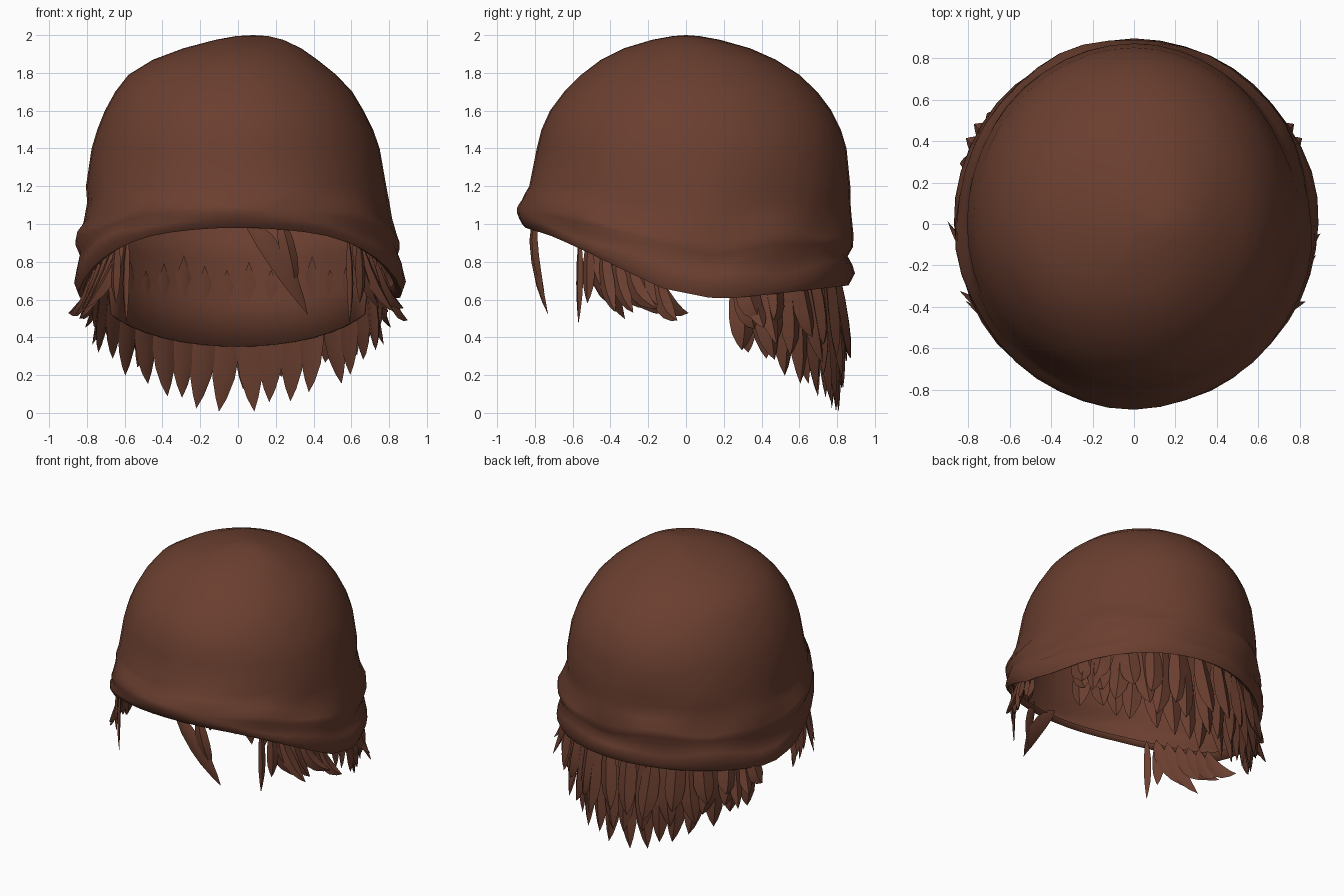
import bpy, bmesh, math, random
from mathutils import Vector

if "Cube" in bpy.data.objects:
    bpy.data.objects.remove(bpy.data.objects["Cube"])

random.seed(4)
brown = bpy.data.materials.new("warm brown")
brown.diffuse_color = (0.145, 0.049, 0.029, 1)
brown.use_nodes = True
brown.node_tree.nodes["Principled BSDF"].inputs["Base Color"].default_value = brown.diffuse_color


def finish(name, bm, angle):
    mesh = bpy.data.meshes.new(name)
    bm.to_mesh(mesh)
    bm.free()
    ob = bpy.data.objects.new(name, mesh)
    bpy.context.collection.objects.link(ob)
    mesh.materials.append(brown)
    bpy.ops.object.select_all(action='DESELECT')
    bpy.context.view_layer.objects.active = ob
    ob.select_set(True)
    bpy.ops.object.shade_smooth_by_angle(angle=math.radians(angle))
    return ob


def bridge(bm, rings, closed=True):
    for a, b in zip(rings, rings[1:]):
        n = len(a)
        for i in range(n if closed else n - 1):
            j = (i + 1) % n
            bm.faces.new((a[i], a[j], b[j], b[i]))


def lerp_table(table, x):
    for (x0, y0), (x1, y1) in zip(table, table[1:]):
        if x <= x1:
            return y0 + (y1 - y0) * (x - x0) / (x1 - x0)
    return table[-1][1]


def polar(deg, r, z):
    a = math.radians(deg)
    return Vector((r * math.cos(a), r * math.sin(a), z))


# Knitted hat: a lopsided dome above a slouchy folded band with a tilted rim
RIM = [(-1, .98), (-.85, .94), (-.7, .885), (-.35, .74), (-.15, .66),
       (.2, .6), (.6, .635), (1, .675)]
BAND = [(.1, -.045), (.03, -.035), (0, -.005), (.1, .028), (.22, .02), (.33, -.004),
        (.43, .03), (.52, .028), (.68, .0), (.85, -.006)]
# height, then reach to front, back, left, right
DOME = [(1.2, .83, .87, .805, .785), (1.4, .79, .85, .775, .75),
        (1.5, .765, .82, .745, .715), (1.6, .72, .77, .705, .665),
        (1.7, .645, .695, .65, .605), (1.79, .555, .60, .58, .52),
        (1.87, .45, .475, .45, .42), (1.93, .33, .34, .29, .335),
        (1.975, .18, .18, .12, .24), (1.995, .07, .07, .01, .16)]
LOW = (.85, .865, .85, .872)
SEG = 44


def reach(angle, dims):
    f, b, l, r = dims
    c, s = math.cos(angle), math.sin(angle)
    return c * (r if c > 0 else l), s * (b if s > 0 else f)


bm = bmesh.new()
angles = [math.tau * i / SEG for i in range(SEG)]
rings = []
for level, (t, off) in enumerate(BAND):
    ring = []
    for a in angles:
        s = math.sin(a)
        rim = lerp_table(RIM, s)
        lx, ly = reach(a, LOW)
        ux, uy = reach(a, DOME[0][1:])
        inner = level < 2
        wave = 0 if inner else (.012 * math.sin(5 * a + 9 * t)
                                + .008 * math.sin(9 * a - 7 * t)) * min(1, t * 6)
        # one round roll at the brow, two folds elsewhere
        brow = max(0, -s) ** 1.5
        if not inner:
            off_here = off * (1 - brow) + brow * .058 * math.sin(math.pi * t ** .85)
        else:
            off_here = off
        fold = 1 + off_here + wave * .7 * (1 - .5 * brow)
        z = rim + (1.2 - rim) * t + (wave * 1.4 * (1 - .7 * brow) if t < .8 else 0)
        ring.append(bm.verts.new(((lx + (ux - lx) * t) * fold,
                                  (ly + (uy - ly) * t) * fold, z)))
    rings.append(ring)
for z, *dims in DOME:
    rings.append([bm.verts.new((*reach(a, dims), z)) for a in angles])
bridge(bm, rings)
top = bm.verts.new((.08, 0, 2.0))
for i in range(SEG):
    bm.faces.new((rings[-1][i], rings[-1][(i + 1) % SEG], top))
finish("hat", bm, 60)

# Scalp of hair lining the back, under the hat
bm = bmesh.new()
rings = []
for k in range(4):
    ring = []
    for i in range(17):
        deg = 25 + 130 * i / 16
        low = .35 + .3 * (1 - math.sin(math.radians(deg)))
        ring.append(bm.verts.new(polar(deg, .745 + .015 * k, low + (1.05 - low) * k / 3)))
    rings.append(ring)
bridge(bm, rings, False)
scalp = finish("scalp_hair", bm, 60)
mod = scalp.modifiers.new("thickness", 'SOLIDIFY')
mod.thickness = .012


# One pointed lock: a diamond section swept along a bent path
def lock(bm, root, mid, tip, width, thick=.03):
    shape = [(.12, .6), (.32, .95), (.55, 1), (.72, .82), (.88, .42)]
    rings = []
    for t, w in shape:
        p = root * (1 - t) ** 2 + mid * 2 * t * (1 - t) + tip * t * t
        tangent = ((mid - root) * (1 - t) + (tip - mid) * t).normalized()
        out = Vector((p.x, p.y, 0)).normalized()
        side = tangent.cross(out).normalized()
        out = side.cross(tangent)
        rings.append([bm.verts.new(p + d) for d in
                      (side * width * w / 2, out * thick * w,
                       side * -width * w / 2, out * -thick * w * .5)])
    bridge(bm, rings)
    for ring, end in ((rings[0][::-1], root), (rings[-1], tip)):
        v = bm.verts.new(end)
        for i in range(4):
            bm.faces.new((ring[i], ring[(i + 1) % 4], v))


def rnd(x):
    return random.uniform(-x, x)


# Layered hair hanging at the back: count, root radius, tip radius, lift, width
bm = bmesh.new()
for count, r0, r1, lift, width in ((16, .745, .80, .0, .145),
                                   (14, .77, .84, .12, .14),
                                   (12, .79, .87, .24, .14)):
    for i in range(count):
        deg = 22 + 136 * i / (count - 1)
        drop = .005 + .48 * (1 - math.sin(math.radians(deg))) + lift
        drop += abs(rnd(.05)) if abs(deg - 90) > 6 else 0
        drop = min(drop, .5)
        sweep = 3 if deg < 90 else -3
        lock(bm, polar(deg, r0, .80 + rnd(.05)),
             polar(deg + sweep * .3, r0 + .035, (drop + .8) / 2 - .1),
             polar(deg + sweep * .3 + rnd(4), r1 + rnd(.02), drop), width, .035)
bmesh.ops.recalc_face_normals(bm, faces=bm.faces)
finish("back_hair", bm, 40)

# Swept-back locks over the ears, and straight wisps at the temples
bm = bmesh.new()
for side in (1, -1):
    def at(deg, r, z):
        p = polar(deg, r, z)
        p.x *= side
        return p
    for i in range(6):
        deg = -39 + 28 * i / 5
        z = lerp_table(RIM, math.sin(math.radians(deg))) + .06
        lock(bm, at(deg, .79, z), at(deg + 1, .81, z - .2),
             at(deg + 12 + rnd(4), .87 + rnd(.04), .52 + rnd(.04)), .095, .025)
    for deg, r, low, w in ((-44, .82, .47, .05), (-39, .83, .58, .08)):
        lock(bm, at(deg, r - .01, .93), at(deg + 1, r, .72), at(deg, r, low), w, .015)
    # Short tufts flicking out behind the ears
    for deg, low in ((26, .45), (31, .36)):
        lock(bm, at(deg, .80, .70), at(deg, .82, .52), at(deg + 1, .91, low), .1, .025)
bmesh.ops.recalc_face_normals(bm, faces=bm.faces)
finish("side_hair", bm, 40)

# Loose fringe falling from the front rim
bm = bmesh.new()
lock(bm, Vector((.03, -.80, 1.04)), Vector((.21, -.84, .86)),
     Vector((.37, -.73, .52)), .11, .02)
lock(bm, Vector((.22, -.79, 1.04)), Vector((.27, -.82, .85)),
     Vector((.31, -.75, .64)), .09, .02)
bmesh.ops.recalc_face_normals(bm, faces=bm.faces)
finish("fringe", bm, 40)
